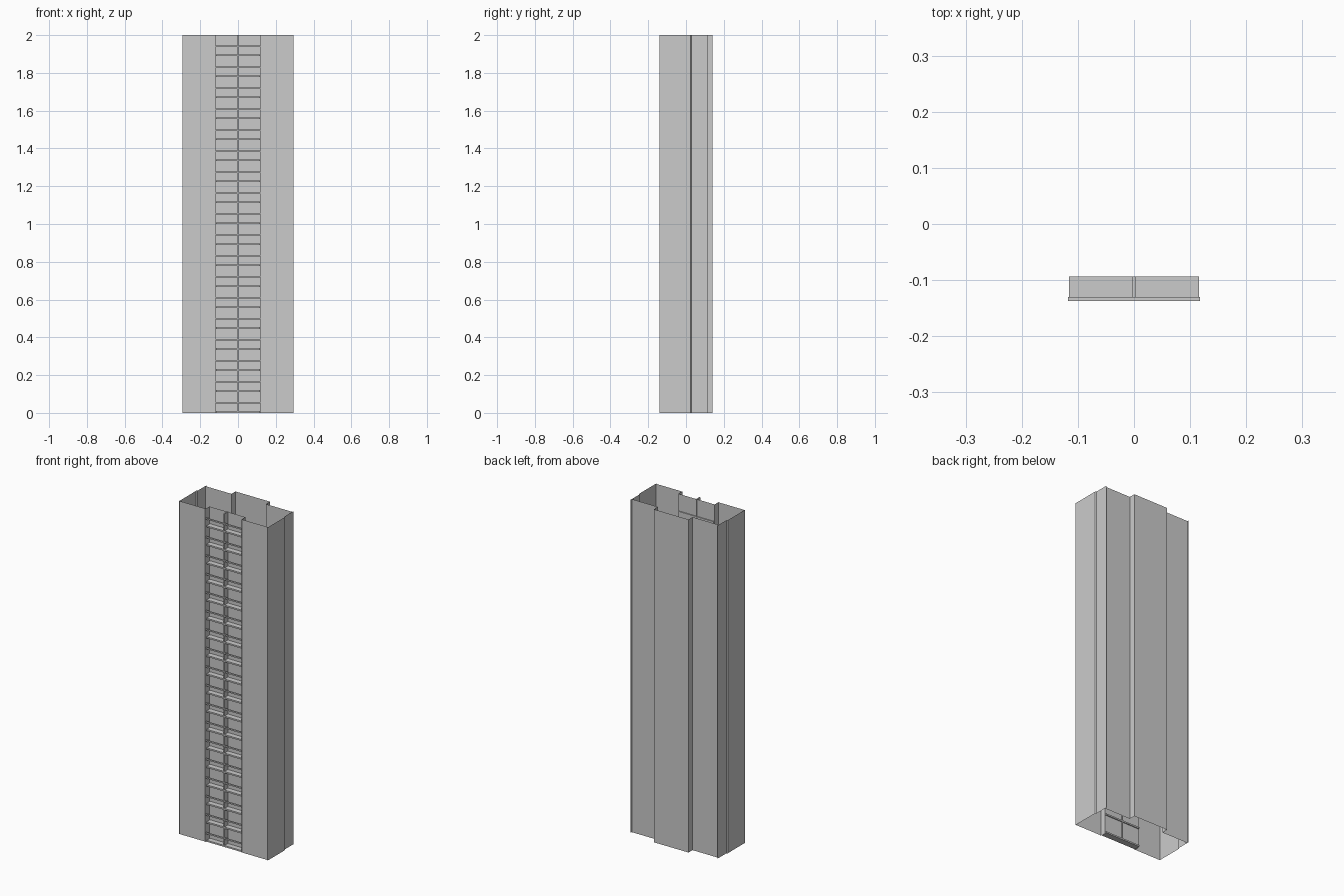
import bpy, bmesh

if "Cube" in bpy.data.objects:
    bpy.data.objects.remove(bpy.data.objects["Cube"])

H = 2.0          # tower height
N = 18           # rungs up the front recess
STEP = H / N


def make_object(name, bm):
    mesh = bpy.data.meshes.new(name)
    bm.to_mesh(mesh)
    bm.free()
    obj = bpy.data.objects.new(name, mesh)
    bpy.context.collection.objects.link(obj)
    return obj


def sheet(name, paths, closed=False):
    """Extrude open plan outlines (x, y) straight up as thin sheet metal."""
    bm = bmesh.new()
    for path in paths:
        low = [bm.verts.new((x, y, 0)) for x, y in path]
        high = [bm.verts.new((x, y, H)) for x, y in path]
        n = len(path)
        for i in range(n if closed else n - 1):
            j = (i + 1) % n
            bm.faces.new((low[i], low[j], high[j], high[i]))
    return make_object(name, bm)


def bars(name, x0, x1, y0, y1, spans):
    """Boxes sharing one plan rectangle, one for each (z0, z1) span."""
    bm = bmesh.new()
    for z0, z1 in spans:
        made = bmesh.ops.create_cube(bm, size=1)["verts"]
        bmesh.ops.scale(bm, vec=(x1 - x0, y1 - y0, z1 - z0), verts=made)
        bmesh.ops.translate(bm, vec=((x0 + x1) / 2, (y0 + y1) / 2, (z0 + z1) / 2), verts=made)
    return make_object(name, bm)


# Folded outer shell: front recess, stepped sides, raised rear panel
half = [(0.12, -0.1), (0.12, -0.135), (0.295, -0.135), (0.295, 0.025),
        (0.289, 0.03), (0.289, 0.102), (0.115, 0.102), (0.115, 0.14)]
sheet("shell", [half + [(-x, y) for x, y in reversed(half)]], closed=True)

# Thin standing lips along the corners and the recess edges
lips = []
for s in (-1, 1):
    lips += [[(s * 0.295, -0.14), (s * 0.295, -0.135)],
             [(s * 0.12, -0.14), (s * 0.12, -0.135)],
             [(s * 0.289, 0.102), (s * 0.289, 0.113)]]
sheet("edge_lips", lips)

# Central divider of the recess
bars("center_post", -0.003, 0.003, -0.131, -0.094, [(0, H)])

# Deep treads and the slim grab bars in front of them
bars("treads", -0.116, 0.116, -0.132, -0.094,
     [(i * STEP, i * STEP + 0.009) for i in range(N)])
bars("grab_bars", -0.118, 0.118, -0.1375, -0.1305,
     [(i * STEP + 0.049, i * STEP + 0.057) for i in range(N)])
